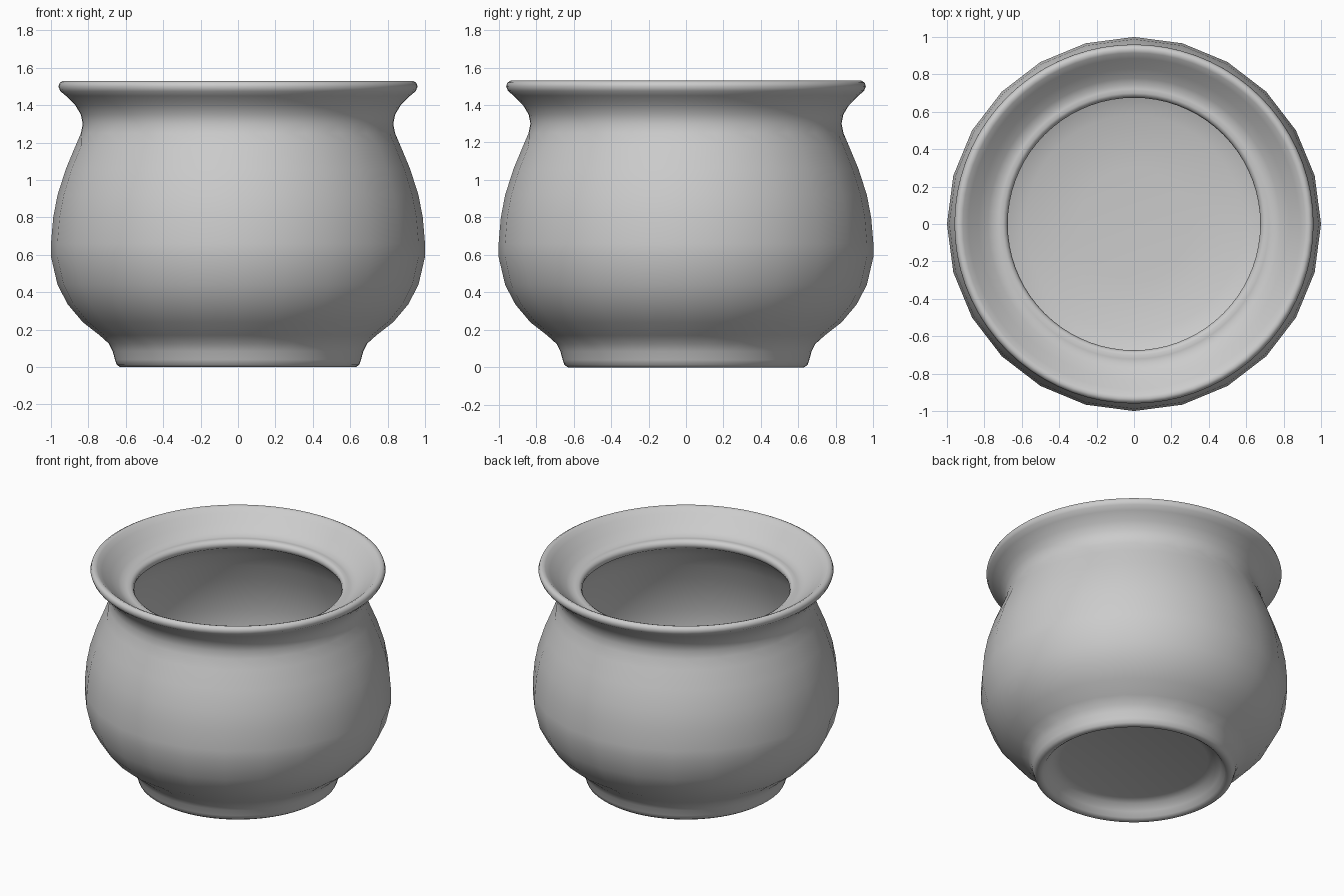
import bpy, bmesh, math

if "Cube" in bpy.data.objects:
    bpy.data.objects.remove(bpy.data.objects["Cube"], do_unlink=True)

FINE, COARSE = 72, 24   # sides of the rim, foot and inside, and of the belly

# Glaze colour
mat = bpy.data.materials.new("grey clay")
mat.use_nodes = True
colour = (0.6, 0.6, 0.6, 1)
mat.diffuse_color = colour
bsdf = mat.node_tree.nodes["Principled BSDF"]
bsdf.inputs["Base Color"].default_value = colour
bsdf.inputs["Roughness"].default_value = 0.6

# Profile sections as (radius, height), from the hollow underside to the inner floor
underside = [(0, 0.10), (0.48, 0.10), (0.53, 0.085), (0.565, 0.045), (0.59, 0.012)]
foot = [(0.605, 0.002), (0.63, 0.0), (0.648, 0.012), (0.658, 0.04), (0.67, 0.085), (0.69, 0.125)]
belly = [(0.74, 0.17), (0.83, 0.24), (0.91, 0.335), (0.965, 0.44), (1.0, 0.59), (1.0, 0.66),
         (0.988, 0.80), (0.965, 0.92), (0.92, 1.06), (0.87, 1.18)]
neck = [(0.84, 1.25), (0.83, 1.30), (0.84, 1.35), (0.87, 1.40), (0.92, 1.45)]
rim = [(0.95, 1.475), (0.96, 1.50), (0.953, 1.52), (0.935, 1.53), (0.915, 1.522)]
flare = [(0.885, 1.495), (0.83, 1.445), (0.78, 1.405), (0.745, 1.388)]
lip = [(0.722, 1.388), (0.70, 1.39), (0.683, 1.38), (0.675, 1.36), (0.685, 1.335)]
inside = [(0.74, 1.30), (0.79, 1.24), (0.84, 1.14), (0.89, 1.02), (0.93, 0.90), (0.955, 0.77),
          (0.965, 0.62), (0.93, 0.46), (0.875, 0.355), (0.79, 0.27), (0.70, 0.21),
          (0.58, 0.17), (0.30, 0.15), (0, 0.145)]
profile = [(p, FINE) for p in underside + foot]
profile += [(p, COARSE) for p in belly]
profile += [(p, FINE) for p in neck + rim + flare + lip + inside]


def lathe(name, profile):
    """Revolve the profile, bridging rings that differ in number of sides."""
    bm = bmesh.new()
    rings = []
    for (r, z), sides in profile:
        count = sides if r else 1
        angles = [2 * math.pi * i / count for i in range(count)]
        rings.append([bm.verts.new((r * math.cos(a), r * math.sin(a), z)) for a in angles])
    for low, high in zip(rings, rings[1:]):
        if 1 in (len(low), len(high)):
            bm.faces.new(max(low, high, key=len) + [])
            continue
        steps = min(len(low), len(high))
        for i in range(steps):
            spans = []
            for ring in (low, high):
                k = len(ring) // steps
                spans.append([ring[(i * k + j) % len(ring)] for j in range(k + 1)])
            bm.faces.new(spans[0] + spans[1][::-1])
    bmesh.ops.delete(bm, geom=[v for v in bm.verts if not v.link_faces], context='VERTS')
    bmesh.ops.recalc_face_normals(bm, faces=bm.faces)
    mesh = bpy.data.meshes.new(name)
    bm.to_mesh(mesh)
    bm.free()
    mesh.materials.append(mat)
    mesh.shade_smooth()
    obj = bpy.data.objects.new(name, mesh)
    bpy.context.collection.objects.link(obj)


# Round pot with foot, flared rim and hollow interior
lathe("pot", profile)
